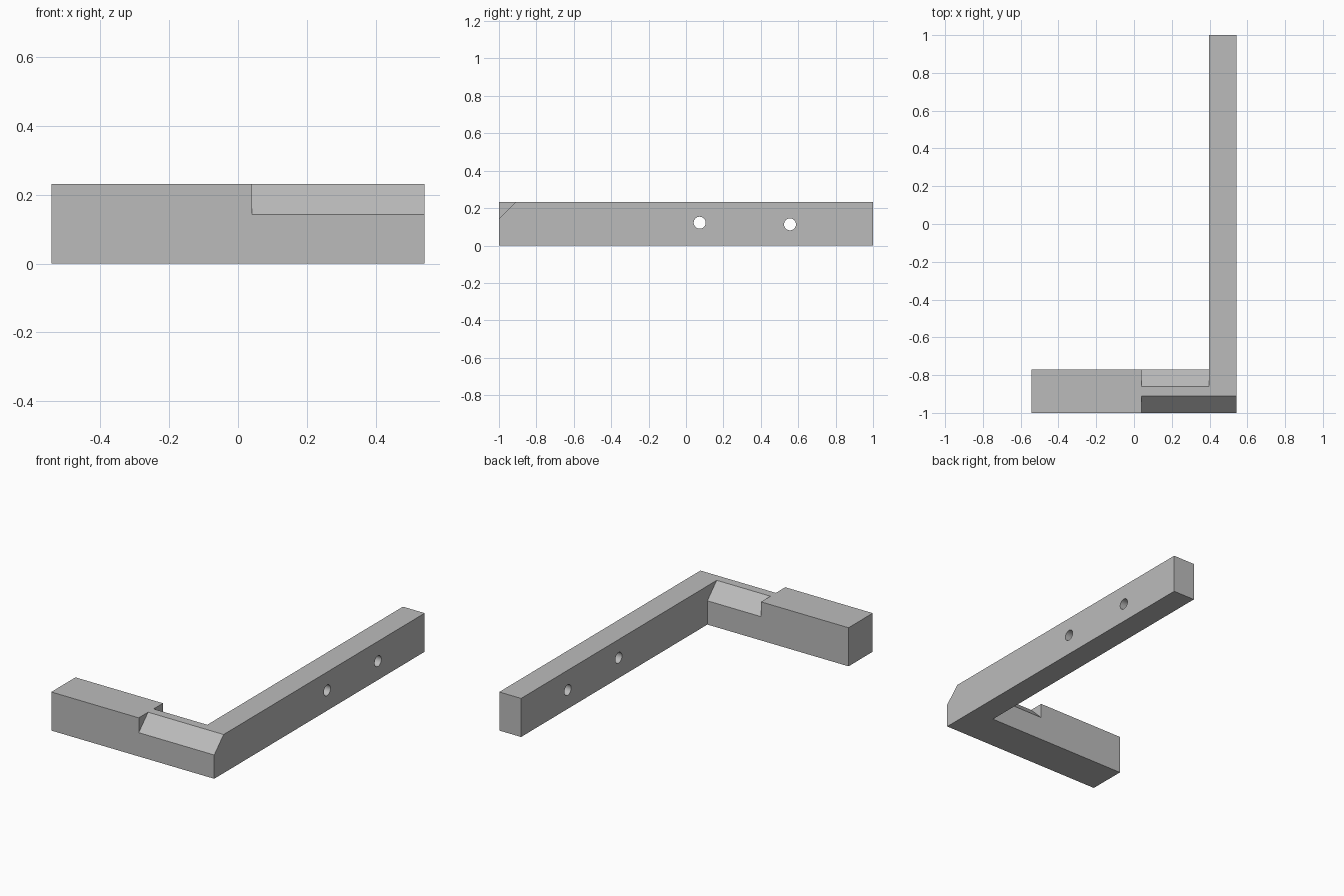
import bpy, bmesh
from mathutils import Vector

cube = bpy.data.objects.get("Cube")
if cube:
    bpy.data.objects.remove(cube, do_unlink=True)

LEFT, RIGHT, FRONT, BACK = -0.542, 0.542, -1.0, 1.0
HEIGHT = 0.232
ARM_X, ARM_Y = 0.397, -0.77      # inner faces of the two arms
NOTCH_X, CUT = 0.04, 0.089       # bevel start and size

grey = bpy.data.materials.new("plain grey")
grey.use_nodes = True
colour = (0.5, 0.5, 0.5, 1)
grey.diffuse_color = colour
grey.node_tree.nodes["Principled BSDF"].inputs["Base Color"].default_value = colour


def prism(name, points, direction):
    """Closed solid swept from a flat outline."""
    bm = bmesh.new()
    face = bm.faces.new([bm.verts.new(p) for p in points])
    swept = bmesh.ops.extrude_face_region(bm, geom=[face])["geom"]
    verts = [v for v in swept if isinstance(v, bmesh.types.BMVert)]
    bmesh.ops.translate(bm, verts=verts, vec=Vector(direction))
    bmesh.ops.recalc_face_normals(bm, faces=bm.faces)
    mesh = bpy.data.meshes.new(name)
    bm.to_mesh(mesh)
    bm.free()
    mesh.materials.append(grey)
    obj = bpy.data.objects.new(name, mesh)
    bpy.context.collection.objects.link(obj)
    return obj


def cut(target, cutter):
    """Subtract the cutter, then discard it."""
    cutter.hide_render = True
    mod = target.modifiers.new(cutter.name, 'BOOLEAN')
    mod.operation, mod.solver, mod.object = 'DIFFERENCE', 'EXACT', cutter
    bpy.context.view_layer.objects.active = target
    bpy.ops.object.modifier_apply(modifier=mod.name)
    bpy.data.objects.remove(cutter, do_unlink=True)


# L-shaped bar
outline = [(LEFT, FRONT), (RIGHT, FRONT), (RIGHT, BACK),
           (ARM_X, BACK), (ARM_X, ARM_Y), (LEFT, ARM_Y)]
bracket = prism("angle_bracket", [(x, y, 0) for x, y in outline], (0, 0, HEIGHT))

# Sloped cuts along both upper edges of the short arm
for name, y, inward, end in (("front_bevel", FRONT, 1, RIGHT + 0.1),
                             ("back_bevel", ARM_Y, -1, ARM_X)):
    wedge = [(NOTCH_X, y - inward * CUT, HEIGHT - 2 * CUT),
             (NOTCH_X, y + inward * 2 * CUT, HEIGHT + CUT),
             (NOTCH_X, y - inward * CUT, HEIGHT + CUT)]
    cut(bracket, prism(name, wedge, (end - NOTCH_X, 0, 0)))

# Bolt holes through the long arm
for y, z in ((0.073, 0.122), (0.556, 0.113)):
    bpy.ops.mesh.primitive_cylinder_add(vertices=32, radius=0.032, depth=0.5,
                                        location=(ARM_X, y, z), rotation=(0, 1.5708, 0))
    drill = bpy.context.object
    drill.name = "bolt_hole"
    drill.data.materials.append(grey)
    cut(bracket, drill)

# Smooth hole walls, sharp bar edges
bpy.ops.object.select_all(action='DESELECT')
bracket.select_set(True)
bpy.context.view_layer.objects.active = bracket
bpy.ops.object.shade_smooth_by_angle(angle=0.5)
